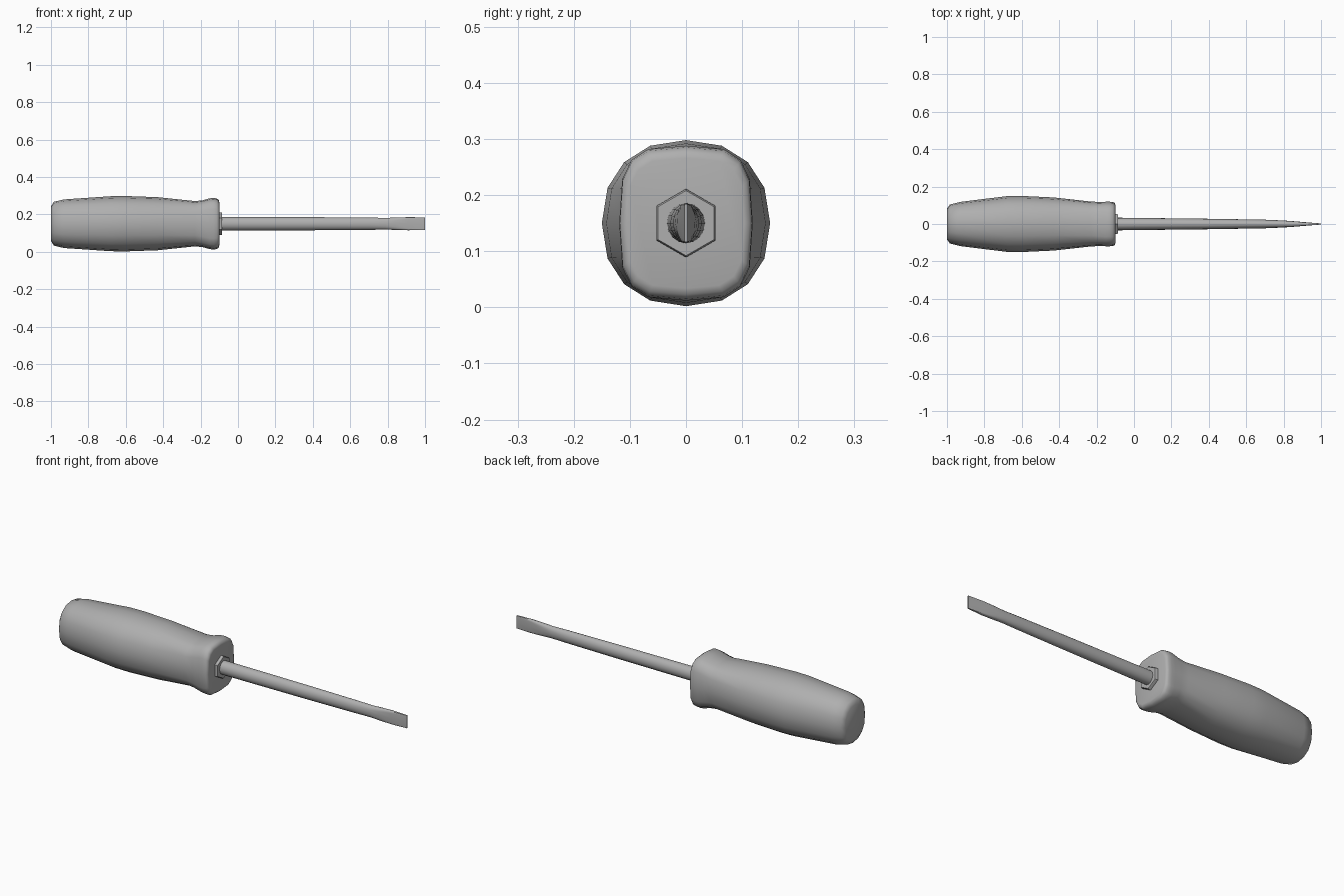
import bpy, bmesh, math

if "Cube" in bpy.data.objects:
    bpy.data.objects.remove(bpy.data.objects["Cube"])

CZ = 0.15  # height of the tool's axis

grey = bpy.data.materials.new("dark_grey")
grey.diffuse_color = (0.43, 0.43, 0.43, 1)
grey.use_nodes = True
grey.node_tree.nodes["Principled BSDF"].inputs["Base Color"].default_value = grey.diffuse_color


def loft(name, stations, sides, start=0.0, angle=40):
    """Skin superellipse rings along x; station = (x, half_y, half_z, exponent)."""
    bm = bmesh.new()
    rings = []
    for x, hy, hz, n in stations:
        ring = []
        for i in range(sides):
            a = start + 2 * math.pi * i / sides
            c, s = math.cos(a), math.sin(a)
            y = hy * math.copysign(abs(c) ** (2 / n), c)
            z = hz * math.copysign(abs(s) ** (2 / n), s)
            ring.append(bm.verts.new((x, y, CZ + z)))
        rings.append(ring)
    for r0, r1 in zip(rings, rings[1:]):
        for i in range(sides):
            j = (i + 1) % sides
            bm.faces.new((r0[i], r0[j], r1[j], r1[i]))
    bm.faces.new(rings[0][::-1])
    bm.faces.new(rings[-1])
    bmesh.ops.recalc_face_normals(bm, faces=bm.faces)
    mesh = bpy.data.meshes.new(name)
    bm.to_mesh(mesh)
    bm.free()
    mesh.materials.append(grey)
    ob = bpy.data.objects.new(name, mesh)
    bpy.context.collection.objects.link(ob)
    bpy.ops.object.select_all(action='DESELECT')
    ob.select_set(True)
    bpy.context.view_layer.objects.active = ob
    bpy.ops.object.shade_smooth_by_angle(angle=math.radians(angle))
    return ob


# Swollen grip, waisted before a squarish flared front
loft("handle", [
    (-1.00, 0.082, 0.092, 2.3),
    (-0.985, 0.104, 0.117, 2.3),
    (-0.93, 0.118, 0.130, 2.3),
    (-0.68, 0.149, 0.147, 2.25),
    (-0.60, 0.150, 0.148, 2.25),
    (-0.43, 0.142, 0.142, 2.3),
    (-0.23, 0.120, 0.121, 2.9),
    (-0.19, 0.118, 0.125, 3.2),
    (-0.15, 0.119, 0.136, 3.4),
    (-0.13, 0.119, 0.138, 3.4),
    (-0.113, 0.118, 0.135, 3.4),
    (-0.103, 0.113, 0.127, 3.4),
    (-0.10, 0.104, 0.116, 3.4),
], 16, angle=50)

# Hexagonal collar with a chamfered front, points up and down
loft("hex_collar", [
    (-0.11, 0.061, 0.061, 2),
    (-0.09, 0.061, 0.061, 2),
    (-0.085, 0.058, 0.058, 2),
], 6, start=math.pi / 2, angle=50)

# Round shaft, forged flat into the slotted tip
loft("shaft_and_blade", [
    (-0.11, 0.034, 0.036, 2),
    (0.40, 0.028, 0.035, 2),
    (0.70, 0.023, 0.033, 2),
    (0.79, 0.019, 0.031, 2.3),
    (0.84, 0.016, 0.033, 3),
    (0.91, 0.010, 0.035, 6),
    (1.00, 0.003, 0.034, 20),
], 16, angle=45)
